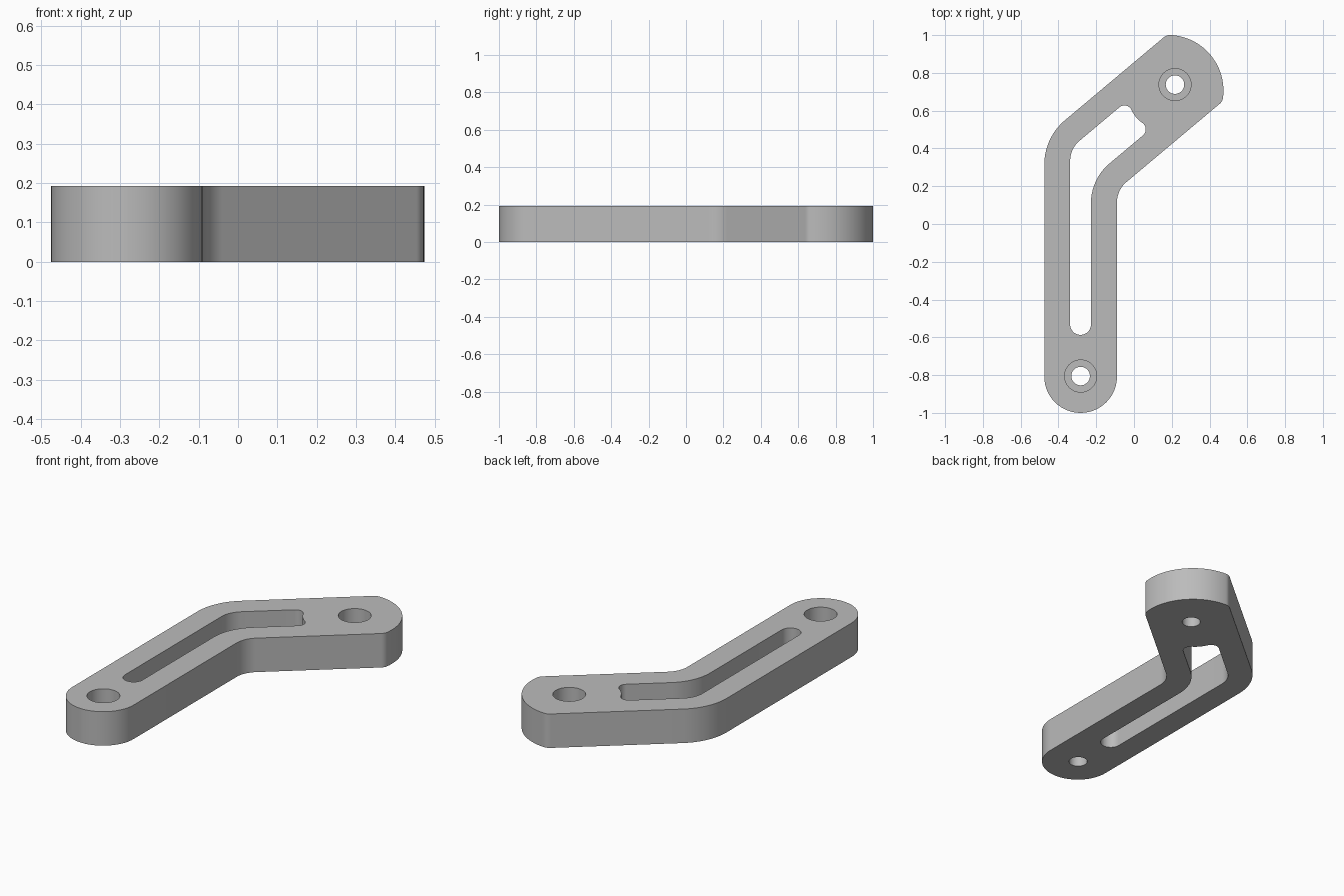
import bpy, bmesh, math
from mathutils import Vector

if "Cube" in bpy.data.objects:
    bpy.data.objects.remove(bpy.data.objects["Cube"], do_unlink=True)

HEIGHT = 0.193
LEDGE = 0.093                       # floor height of the counterbores
BEND = math.radians(40)
UPPER_HOLE = Vector((0.217, 0.738))
LOWER_HOLE = Vector((-0.2825, -0.805))
ALONG = Vector((math.cos(BEND), math.sin(BEND)))
ACROSS = Vector((math.sin(BEND), -math.cos(BEND)))


def arm(u, v):
    """Point on the angled arm, measured from its hole."""
    return UPPER_HOLE + ALONG * u + ACROSS * v


def arm_at(x, v):
    """Point where the arm line at offset v meets a vertical line at x."""
    p = arm(0, v)
    return Vector((x, p.y + (x - p.x) * math.tan(BEND)))


def arc(centre, radius, start, end, steps):
    return [Vector((centre[0] + radius * math.cos(start + (end - start) * i / steps),
                    centre[1] + radius * math.sin(start + (end - start) * i / steps)))
            for i in range(steps + 1)]


def rounded(corners):
    """Closed path with each (point, radius) corner filleted."""
    path = []
    for i, (p, r) in enumerate(corners):
        if r == 0:
            path.append(p)
            continue
        a = (corners[i - 1][0] - p).normalized()
        b = (corners[(i + 1) % len(corners)][0] - p).normalized()
        half = a.angle(b) / 2
        centre = p + (a + b).normalized() * r / math.sin(half)
        d0 = p + a * r / math.tan(half) - centre
        d1 = p + b * r / math.tan(half) - centre
        start = math.atan2(d0.y, d0.x)
        sweep = math.atan2(d0.x * d1.y - d0.y * d1.x, d0.dot(d1))
        path += arc(centre, r, start, start + sweep, 14)
    return [p for i, p in enumerate(path) if (p - path[i - 1]).length > 1e-4]


# Outer outline: rounded lower end, bend, broad arched tip with small corners
WIDE, TIP, CORNER, BACK = 0.23, 0.295, 0.05, -0.05
side = WIDE - CORNER
uc = BACK + math.sqrt((TIP - CORNER) ** 2 - side ** 2)
phi = math.atan2(side, uc - BACK)
tip = (arc((uc, side), CORNER, math.pi / 2, phi, 8)
       + arc((BACK, 0), TIP, phi, -phi, 28)
       + arc((uc, -side), CORNER, -phi, -math.pi / 2, 8))
outline = rounded([(Vector((-0.475, -1)), 0.1924), (Vector((-0.09, -1)), 0.1924),
                   (arm_at(-0.09, WIDE), 0.14)]
                  + [(arm(q.x, q.y), 0) for q in tip]
                  + [(arm_at(-0.475, -WIDE), 0.308)])

# Bent slot whose upper end bows around the hole
GAP = 0.097
slot = rounded([(Vector((-0.338, -0.587)), 0.0549), (Vector((-0.228, -0.587)), 0.0549),
                (arm_at(-0.228, GAP), 0.275),
                (arm(-0.25, GAP), 0.042), (arm(-0.273, 0), 0.15),
                (arm(-0.25, -GAP), 0.042),
                (arm_at(-0.338, -GAP), 0.14)])


def circle(centre, radius):
    return arc(centre, radius, 0, 2 * math.pi, 48)[:-1]


bm = bmesh.new()


def ring(points, z):
    return [bm.verts.new((p.x, p.y, z)) for p in points]


def bridge(a, b):
    for i in range(len(a)):
        bm.faces.new((a[i - 1], a[i], b[i], b[i - 1]))


def cap(loops):
    edges = []
    for loop in loops:
        for i in range(len(loop)):
            edges.append(bm.edges.get((loop[i - 1], loop[i])))
    bmesh.ops.triangle_fill(bm, edges=edges, use_beauty=True, use_dissolve=False)


# Outer and slot walls
top_loops, bottom_loops = [], []
for path in (outline, slot):
    low, high = ring(path, 0), ring(path, HEIGHT)
    bridge(low, high)
    bottom_loops.append(low)
    top_loops.append(high)

# Counterbored screw holes
for centre in (UPPER_HOLE, LOWER_HOLE):
    wide, narrow = circle(centre, 0.085), circle(centre, 0.049)
    loops = [ring(narrow, 0), ring(narrow, LEDGE), ring(wide, LEDGE), ring(wide, HEIGHT)]
    for a, b in zip(loops, loops[1:]):
        bridge(a, b)
    bottom_loops.append(loops[0])
    top_loops.append(loops[-1])

# Flat top and bottom
cap(top_loops)
cap(bottom_loops)
bmesh.ops.recalc_face_normals(bm, faces=bm.faces[:])

mesh = bpy.data.meshes.new("bent_bracket")
bm.to_mesh(mesh)
bm.free()
bracket = bpy.data.objects.new("bent_bracket", mesh)
bpy.context.collection.objects.link(bracket)

# Plain grey finish
grey = bpy.data.materials.new("light_grey")
grey.use_nodes = True
colour = (0.5, 0.5, 0.5, 1)
grey.diffuse_color = colour
grey.node_tree.nodes["Principled BSDF"].inputs["Base Color"].default_value = colour
mesh.materials.append(grey)

bpy.ops.object.select_all(action="DESELECT")
bracket.select_set(True)
bpy.context.view_layer.objects.active = bracket
bpy.ops.object.shade_smooth_by_angle(angle=math.radians(30))
